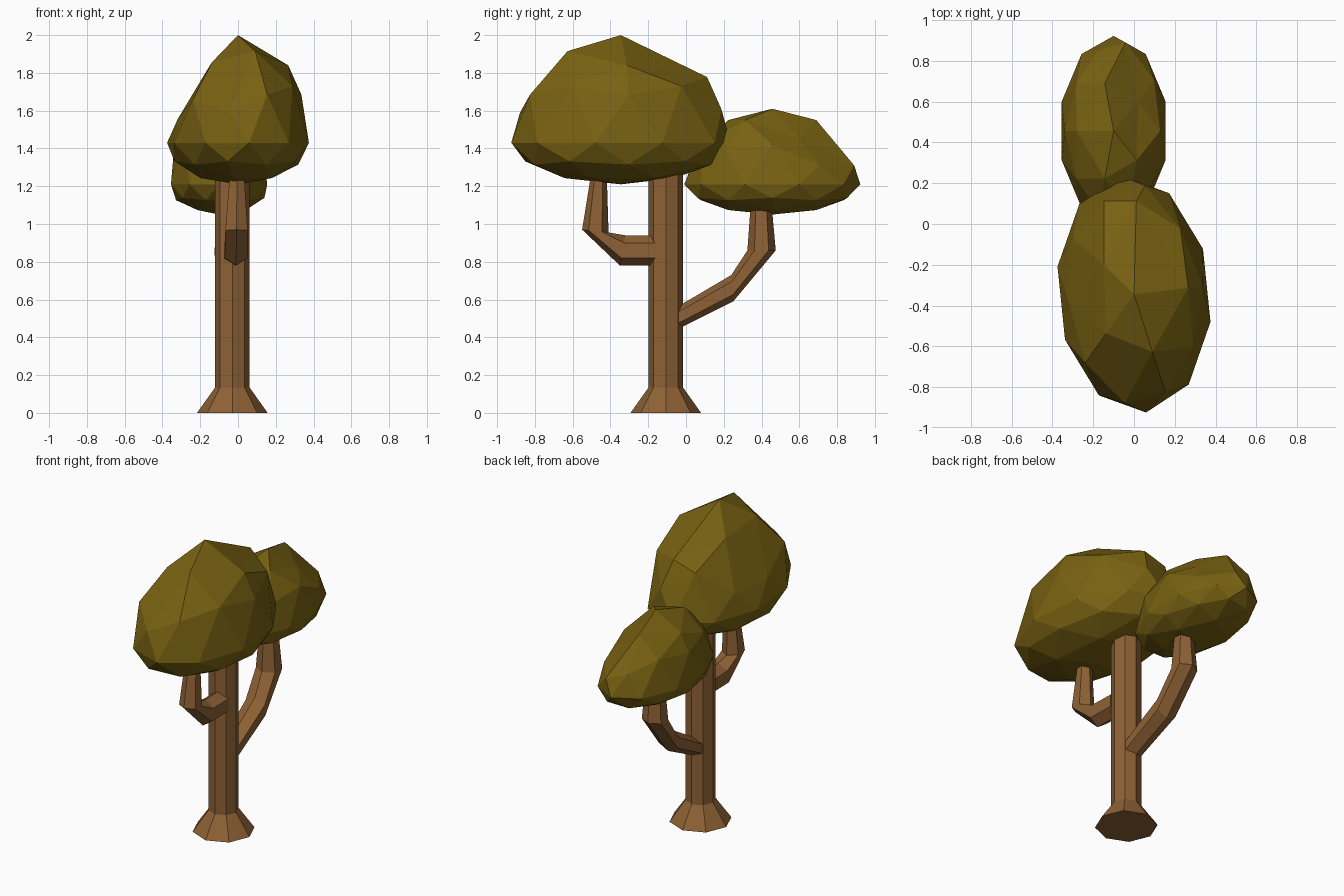
import bpy, bmesh
from math import sin, cos, pi, radians
from mathutils import Vector, Matrix

if "Cube" in bpy.data.objects:
    bpy.data.objects.remove(bpy.data.objects["Cube"])


def material(name, color):
    m = bpy.data.materials.new(name)
    m.diffuse_color = (*color, 1)
    m.use_nodes = True
    m.node_tree.nodes["Principled BSDF"].inputs["Base Color"].default_value = m.diffuse_color
    return m


bark = material("bark", (0.27, 0.12, 0.035))
leaf = material("leaf", (0.19, 0.122, 0.006))
RADIUS = {0.85: 0.526, 0.526: 0.851, 0.447: 0.894}  # icosphere ring height: radius


def finish(name, bm, mat):
    bmesh.ops.recalc_face_normals(bm, faces=bm.faces)
    me = bpy.data.meshes.new(name)
    bm.to_mesh(me)
    bm.free()
    me.materials.append(mat)
    ob = bpy.data.objects.new(name, me)
    bpy.context.collection.objects.link(ob)


def loft(name, rings, mat):
    """Skin a list of equally long point rings and cap both ends."""
    bm = bmesh.new()
    rows = [[bm.verts.new(p) for p in ring] for ring in rings]
    n = len(rows[0])
    for a, b in zip(rows, rows[1:]):
        for i in range(n):
            j = (i + 1) % n
            bm.faces.new((a[i], a[j], b[j], b[i]))
    bm.faces.new(rows[0])
    bm.faces.new(rows[-1])
    finish(name, bm, mat)


def branch(name, stations):
    """Hexagonal limb; each station is x, outer (y, z), inner (y, z), half width."""
    rings = []
    for x, outer, inner, w in stations:
        o, i = Vector((x, *outer)), Vector((x, *inner))
        c, v = (o + i) / 2, (o - i) / 2
        rings.append([c + v * cos(k * pi / 3) + Vector((w * sin(k * pi / 3), 0, 0))
                      for k in range(6)])
    loft(name, rings, bark)


def canopy(name, centre, half, up, down, turn, shear, pushes):
    """Icosphere with flattened underside; pushes move single corners."""
    bm = bmesh.new()
    bmesh.ops.create_icosphere(bm, subdivisions=2, radius=1,
                               matrix=Matrix.Rotation(radians(turn), 4, 'Z'))
    moves = []
    for angle, ring, target in pushes:
        a, r = radians(angle), RADIUS[ring]
        d = Vector((r * cos(a), r * sin(a), ring))
        moves.append((min(bm.verts, key=lambda v: (v.co - d).length), target))
    for v, target in moves:
        v.co = target
    for v in bm.verts:
        x, y, z = v.co
        v.co = (centre[0] + x * half[0],
                centre[1] + y * half[1] - shear * x * half[0],
                centre[2] + z * (up if z > 0 else down))
    finish(name, bm, leaf)


# Octagonal trunk with flared foot
loft("trunk", [[(-0.03 + r * cos(k * pi / 4), -0.107 + r * sin(k * pi / 4), z)
                for k in range(8)]
               for r, z in ((0.187, 0), (0.091, 0.135), (0.091, 1.29))], bark)

# Bent limbs
branch("front_branch", [
    (-0.015, (-0.165, 0.78), (-0.165, 0.94), 0.07),
    (-0.01, (-0.35, 0.78), (-0.32, 0.94), 0.07),
    (-0.008, (-0.55, 0.97), (-0.41, 0.955), 0.068),
    (-0.005, (-0.50, 1.28), (-0.42, 1.28), 0.042)])
branch("back_branch", [
    (-0.03, (-0.04, 0.445), (-0.04, 0.565), 0.07),
    (-0.045, (0.25, 0.59), (0.24, 0.73), 0.08),
    (-0.055, (0.475, 0.86), (0.325, 0.86), 0.08),
    (-0.055, (0.45, 1.14), (0.345, 1.14), 0.055)])

# Leaf crowns
canopy("front_crown", (0, -0.345, 1.43), (0.38, 0.58), 0.57, 0.22, 9, 0.12, [
    (9, 0.85, (0.70, 0.11, 0.72)),
    (81, 0.85, (0.03, 0.79, 0.61)),
    (153, 0.85, (-0.39, 0.22, 0.72)),
    (-135, 0.85, (-0.36, -0.36, 0.75)),
    (-99, 0.526, (-0.12, -0.93, 0.28)),
    (-171, 0.526, (-0.84, -0.14, 0.22)),
    (153, 0.447, (-0.80, 0.41, 0.25)),
    (-135, 0.447, (-0.63, -0.63, 0.40)),
    (81, 0.447, (0.14, 0.93, 0.31))])
canopy("back_crown", (-0.1, 0.457, 1.21), (0.268, 0.466), 0.40, 0.16, 180, 0, [
    (180, 0.85, (-0.68, 0, 0.74)),
    (36, 0.85, (0.45, 0.31, 0.60)),
    (36, 0.447, (0.74, 0.54, 0.25)),
    (72, 0.526, (0.22, 0.93, 0.25)),
    (108, 0.447, (-0.27, 0.85, 0.36))])
